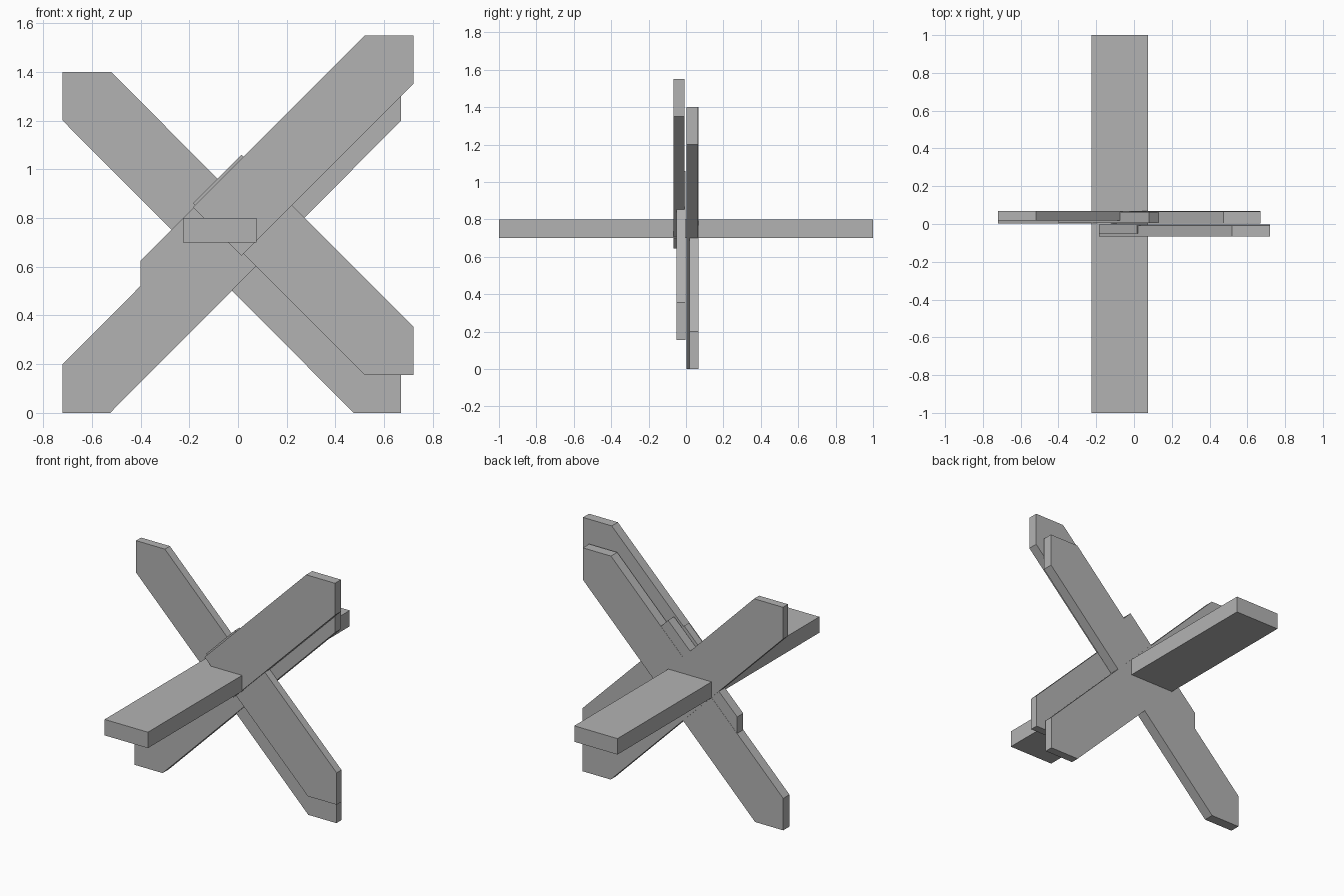
import bpy
import bmesh

cube = bpy.data.objects.get("Cube")
if cube:
    bpy.data.objects.remove(cube, do_unlink=True)

# One plain grey for every board
GREY = (0.45, 0.45, 0.45, 1.0)
mat = bpy.data.materials.new("plain grey")
mat.use_nodes = True
mat.diffuse_color = GREY
mat.node_tree.nodes["Principled BSDF"].inputs["Base Color"].default_value = GREY


def board(name, outline, y0, y1):
    """Extrude an x-z outline between two depths."""
    bm = bmesh.new()
    face = bm.faces.new([bm.verts.new((x, y0, z)) for x, z in outline])
    ext = bmesh.ops.extrude_face_region(bm, geom=[face])
    moved = [v for v in ext["geom"] if isinstance(v, bmesh.types.BMVert)]
    bmesh.ops.translate(bm, verts=moved, vec=(0, y1 - y0, 0))
    bmesh.ops.recalc_face_normals(bm, faces=bm.faces)
    mesh = bpy.data.meshes.new(name)
    bm.to_mesh(mesh)
    bm.free()
    mesh.materials.append(mat)
    obj = bpy.data.objects.new(name, mesh)
    bpy.context.collection.objects.link(obj)
    return obj


# Long horizontal beam running front to back
board("beam", [(-0.225, 0.7), (0.075, 0.7), (0.075, 0.8), (-0.225, 0.8)], -1, 1)

# Rear crossed pair, full length with trimmed corners
board("rear_rising_board",
      [(-0.72, 0), (-0.525, 0), (0.67, 1.2), (0.67, 1.4), (0.475, 1.4), (-0.72, 0.2)],
      0.003, 0.065)
board("rear_falling_board",
      [(-0.72, 1.4), (-0.72, 1.2), (0.475, 0), (0.67, 0), (0.67, 0.2), (-0.52, 1.4)],
      0.018, 0.068)

# Short splice along the upper edge of the rear rising board
board("rear_splice",
      [(-0.4, 0.5), (0.14, 1.04), (0.08, 1.103), (-0.4, 0.625)],
      0.004, 0.064)

# Front half boards, each cut square at the crossing
board("front_rising_board",
      [(0.015, 0.645), (0.72, 1.35), (0.72, 1.55), (0.52, 1.55), (-0.185, 0.845)],
      -0.067, -0.007)
board("front_falling_board",
      [(-0.185, 0.86), (0.52, 0.155), (0.72, 0.155), (0.72, 0.355), (0.015, 1.06)],
      -0.051, -0.003)
